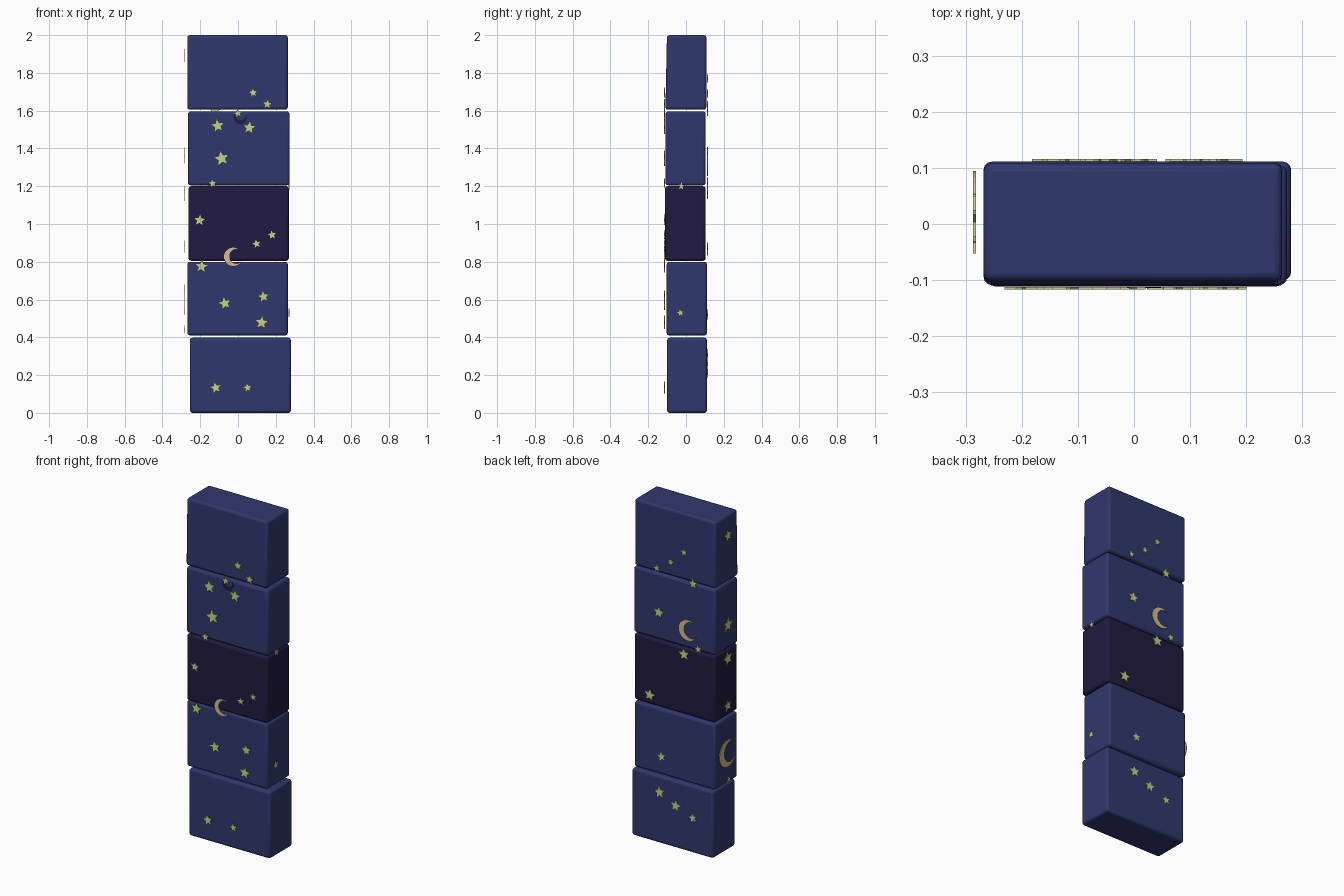
import bpy, bmesh, math
from mathutils import Matrix, Vector

cube = bpy.data.objects.get("Cube")
if cube:
    bpy.data.objects.remove(cube, do_unlink=True)


def material(name, rgb):
    mat = bpy.data.materials.new(name)
    mat.use_nodes = True
    mat.diffuse_color = (*rgb, 1)
    bsdf = mat.node_tree.nodes["Principled BSDF"]
    bsdf.inputs["Base Color"].default_value = (*rgb, 1)
    bsdf.inputs["Roughness"].default_value = 0.8
    return mat


NIGHT = material("night blue", (0.03, 0.039, 0.155))
DUSK = material("dark violet", (0.015, 0.011, 0.052))
STAR = material("pale yellow green", (0.56, 0.64, 0.27))
MOON = material("warm cream", (0.66, 0.50, 0.29))


def add_object(name, bm, mat):
    mesh = bpy.data.meshes.new(name)
    bm.to_mesh(mesh)
    bm.free()
    mesh.materials.append(mat)
    obj = bpy.data.objects.new(name, mesh)
    bpy.context.collection.objects.link(obj)
    return obj


def block(name, low, high, mat, slope=0.0):
    """Soft-edged box; slope tips the upper front edge backwards."""
    bm = bmesh.new()
    bmesh.ops.create_cube(bm, size=1)
    size = Vector(high) - Vector(low)
    mid = (Vector(high) + Vector(low)) / 2
    for v in bm.verts:
        v.co = Vector(a * b for a, b in zip(v.co, size)) + mid
        if v.co.z > mid.z and v.co.y < mid.y:
            v.co.y += slope
    obj = add_object(name, bm, mat)
    bevel = obj.modifiers.new("soft edges", "BEVEL")
    bevel.width = 0.014
    bevel.segments = 3
    for o in bpy.context.selected_objects:
        o.select_set(False)
    obj.select_set(True)
    bpy.context.view_layer.objects.active = obj
    bpy.ops.object.shade_smooth_by_angle(angle=math.radians(40))


def star_outline(radius):
    return [(math.sin(k * math.pi / 5) * r, math.cos(k * math.pi / 5) * r)
            for k in range(10) for r in [radius * (0.46 if k % 2 else 1)]]


def moon_outline(radius):
    """Crescent open towards the right, horns on a common chord."""
    start, steps = math.radians(42), 20
    outer = [start + (2 * math.pi - 2 * start) * k / steps for k in range(steps + 1)]
    pts = [(radius * math.cos(a), radius * math.sin(a)) for a in outer]
    shift = 0.36 * radius
    hx, hy = pts[0][0] - shift, pts[0][1]
    inner_r, b = math.hypot(hx, hy), math.atan2(hy, hx)
    for k in range(steps - 1, 0, -1):
        a = b + (2 * math.pi - 2 * b) * k / steps
        pts.append((shift + inner_r * math.cos(a), inner_r * math.sin(a)))
    return pts


# Each side: across direction, outward direction, distance of the stickers
SIDES = {
    "front": (Vector((1, 0, 0)), Vector((0, -1, 0)), 0.112),
    "back": (Vector((-1, 0, 0)), Vector((0, 1, 0)), 0.111),
    "left": (Vector((0, 1, 0)), Vector((1, 0, 0)), 0.268),
    "right": (Vector((0, -1, 0)), Vector((-1, 0, 0)), 0.282),
}


def sticker(name, side, across, z, outline, mat, turn=0.0, thick=0.005):
    u, n, dist = SIDES[side]
    rot = Matrix.Rotation(math.radians(turn), 2)
    centre = u * (across * (u.x + u.y)) + n * dist + Vector((0, 0, z))
    bm = bmesh.new()
    verts = []
    for p in outline:
        q = rot @ Vector(p)
        verts.append(bm.verts.new(centre + u * q.x + Vector((0, 0, q.y))))
    face = bm.faces.new(verts)
    ext = bmesh.ops.extrude_face_region(bm, geom=[face])
    moved = [g for g in ext["geom"] if isinstance(g, bmesh.types.BMVert)]
    bmesh.ops.translate(bm, verts=moved, vec=n * thick)
    bmesh.ops.recalc_face_normals(bm, faces=bm.faces)
    add_object(name, bm, mat)


# Stacked blocks, each a little out of line
block("bottom_block", (-0.255, -0.100, 0.0), (0.28, 0.111, 0.398), NIGHT)
block("second_block", (-0.268, -0.102, 0.41), (0.264, 0.111, 0.80), NIGHT)
block("middle_block", (-0.262, -0.111, 0.805), (0.269, 0.104, 1.20), DUSK)
block("fourth_block", (-0.265, -0.109, 1.205), (0.273, 0.104, 1.596), NIGHT)
block("top_block", (-0.268, -0.109, 1.605), (0.264, 0.108, 2.0), NIGHT, 0.008)

# Star stickers: across position, height, radius
STARS = {
    "front": [(0.08, 1.695, 0.028), (0.156, 1.634, 0.028), (0.0, 1.585, 0.024),
              (-0.108, 1.52, 0.039), (0.06, 1.51, 0.038), (-0.087, 1.347, 0.044),
              (-0.135, 1.215, 0.026), (-0.203, 1.02, 0.03), (0.098, 0.895, 0.023),
              (0.18, 0.942, 0.023), (-0.193, 0.775, 0.038), (-0.07, 0.58, 0.038),
              (0.135, 0.615, 0.034), (0.125, 0.478, 0.038), (-0.118, 0.133, 0.034),
              (0.05, 0.133, 0.027)],
    "back": [(-0.066, 1.77, 0.023), (0.02, 1.69, 0.023), (0.113, 1.63, 0.023),
             (-0.126, 1.6, 0.031), (0.1, 1.37, 0.037), (-0.159, 1.22, 0.026),
             (-0.066, 1.165, 0.038), (0.159, 0.865, 0.038), (0.08, 0.52, 0.028),
             (0.093, 0.305, 0.034), (-0.013, 0.253, 0.033), (-0.126, 0.21, 0.026)],
    "left": [(-0.03, 0.53, 0.024), (-0.025, 1.2, 0.02)],
    "right": [(0.012, 1.89, 0.038), (0.012, 1.36, 0.045), (0.012, 1.16, 0.043),
              (0.012, 0.88, 0.034), (0.005, 0.44, 0.022)],
}
for side, spots in STARS.items():
    for i, (across, z, radius) in enumerate(spots):
        sticker(f"{side}_star_{i + 1}", side, across, z, star_outline(radius),
                STAR, turn=(8, -6, 12)[i % 3])

# Crescent moons
sticker("front_moon", "front", -0.025, 0.825, moon_outline(0.05), MOON, 15)
sticker("front_dark_moon", "front", 0.012, 1.565, moon_outline(0.036), DUSK, 80, 0.002)
sticker("back_moon", "back", -0.093, 1.315, moon_outline(0.062), MOON, 10)
sticker("right_moon", "right", 0.015, 0.6, moon_outline(0.08), MOON, 10)
